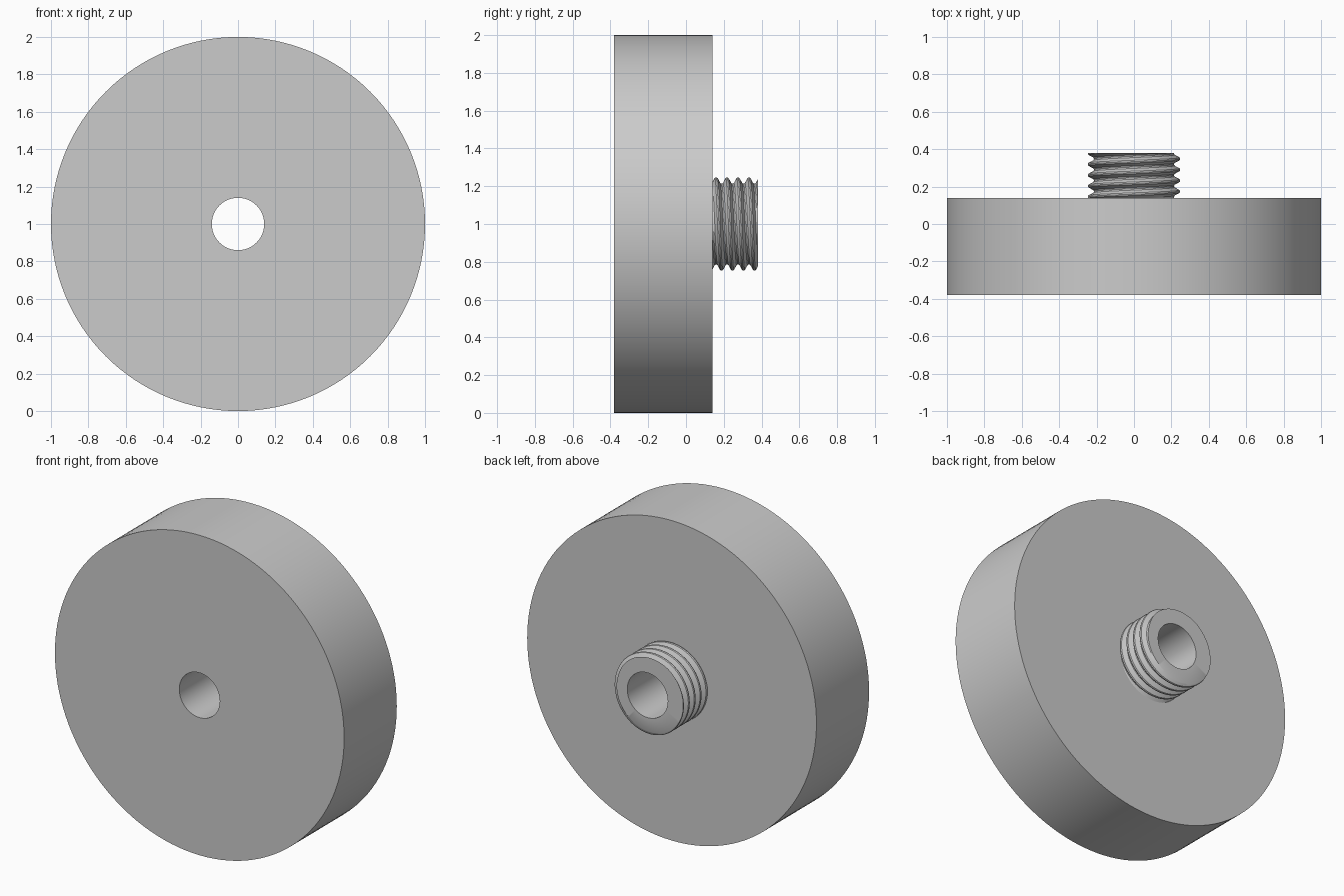
import bpy, bmesh, math

cube = bpy.data.objects.get("Cube")
if cube:
    bpy.data.objects.remove(cube, do_unlink=True)

SEGMENTS = 128
BORE = 0.14
FRONT, BACK, TIP = -0.38, 0.14, 0.38      # stations along y
ROOT, CREST, PITCH = 0.214, 0.247, 0.058  # thread form
CREST_Y = 0.348                           # a crest's position on the +x side
ROWS = 8                                  # thread points per pitch

grey = bpy.data.materials.new("plain_grey")
grey.use_nodes = True
colour = (0.6, 0.6, 0.6, 1)
grey.diffuse_color = colour
grey.node_tree.nodes["Principled BSDF"].inputs["Base Color"].default_value = colour


def sweep(name, profile, closed):
    """Sweep an angle-dependent (radius, y) profile around the y axis."""
    bm = bmesh.new()
    columns = []
    for i in range(SEGMENTS + 1):
        a = math.tau * i / SEGMENTS
        columns.append([bm.verts.new((r * math.cos(a), y, 1 - r * math.sin(a)))
                        for r, y in profile(a)])
    for c, d in zip(columns, columns[1:]):
        for k in range(len(c) if closed else len(c) - 1):
            n = (k + 1) % len(c)
            bm.faces.new((c[k], c[n], d[n], d[k]))
    bmesh.ops.remove_doubles(bm, verts=bm.verts, dist=1e-5)
    bmesh.ops.dissolve_degenerate(bm, edges=bm.edges, dist=1e-5)
    bmesh.ops.recalc_face_normals(bm, faces=bm.faces)
    mesh = bpy.data.meshes.new(name)
    bm.to_mesh(mesh)
    bm.free()
    mesh.materials.append(grey)
    obj = bpy.data.objects.new(name, mesh)
    bpy.context.collection.objects.link(obj)
    bpy.ops.object.select_all(action="DESELECT")
    obj.select_set(True)
    bpy.context.view_layer.objects.active = obj
    bpy.ops.object.shade_smooth_by_angle(angle=math.radians(30))
    return obj


def disc_profile(angle):
    return [(BORE, FRONT), (1, FRONT), (1, BACK), (BORE, BACK)]


def thread_profile(angle):
    """Helical thread clipped at both ends, then the tip face and the bore."""
    lead = PITCH * angle / math.tau
    points = []
    for k in range(ROWS * (math.ceil((TIP - BACK) / PITCH) + 2)):
        # Rows climb with the helix so crests stay crisp
        y = CREST_Y - 6 * PITCH + k * PITCH / ROWS + lead
        y = min(max(y, BACK), TIP)
        phase = ((y - CREST_Y - lead) / PITCH) % 1
        height = abs(2 * phase - 1)       # 1 on a crest, 0 in a root
        height = min(max((height - 0.2) / 0.6, 0), 1)
        points.append((ROOT + (CREST - ROOT) * height, y))
    # Ensure the column reaches the tip
    phase = ((TIP - CREST_Y - lead) / PITCH) % 1
    height = min(max((abs(2 * phase - 1) - 0.2) / 0.6, 0), 1)
    points.append((ROOT + (CREST - ROOT) * height, TIP))
    return points + [(BORE, TIP), (BORE, BACK)]


disc = sweep("disc_body", disc_profile, True)
stub = sweep("threaded_stub", thread_profile, False)
